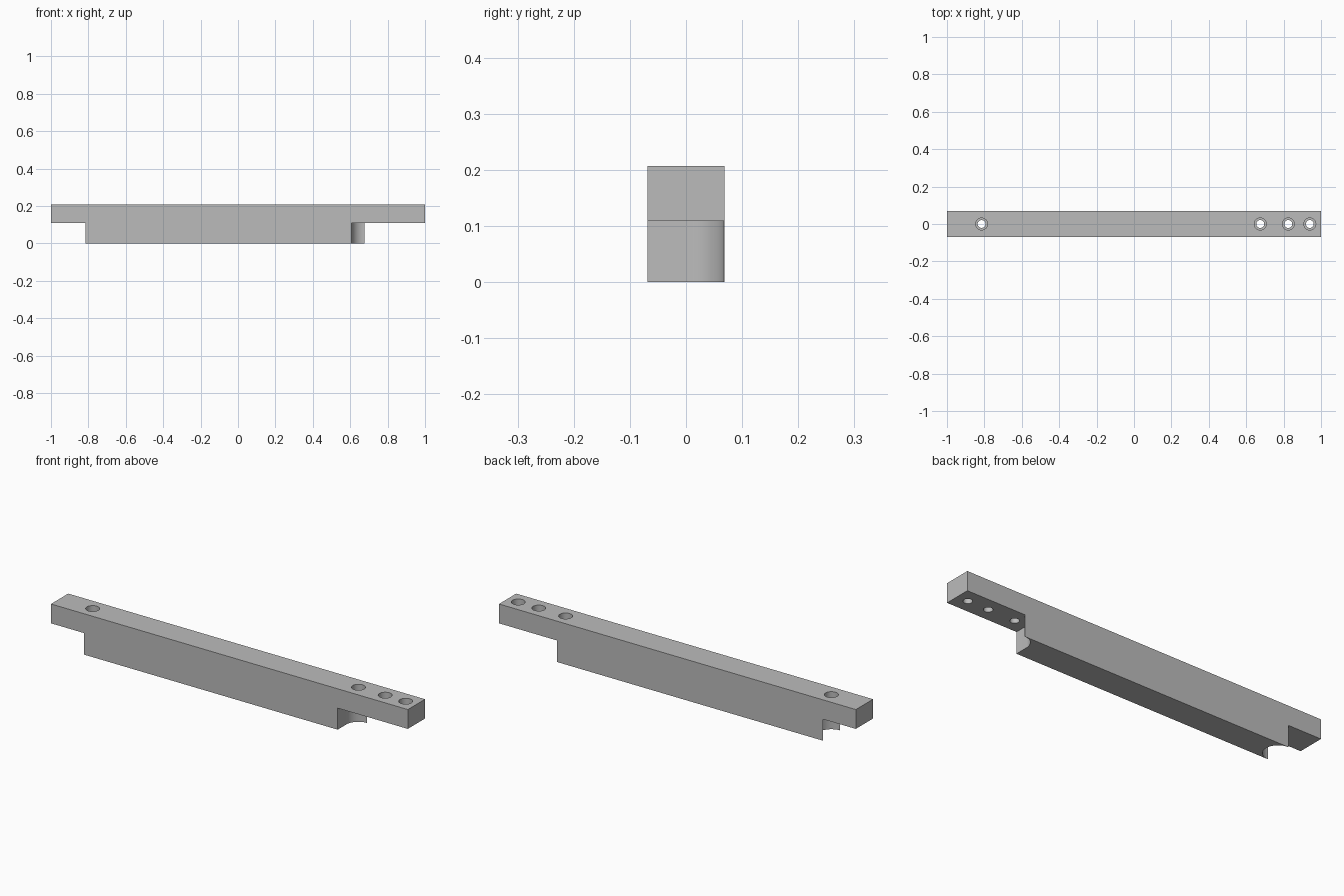
import bpy, bmesh, math

if "Cube" in bpy.data.objects:
    bpy.data.objects.remove(bpy.data.objects["Cube"])

HALF_Y, TOP, STEP = 0.0688, 0.207, 0.109      # bar half width, height, underside of the end tabs
LEFT, RIGHT, R = -0.815, 0.675, 0.068         # ends of the deep web and relief radius
HOLES = (LEFT, RIGHT, 0.825, 0.94)


def make_object(name, bm):
    bmesh.ops.recalc_face_normals(bm, faces=bm.faces)
    mesh = bpy.data.meshes.new(name)
    bm.to_mesh(mesh)
    bm.free()
    obj = bpy.data.objects.new(name, mesh)
    bpy.context.collection.objects.link(obj)
    return obj


def prism(name, plan, z0, z1):
    bm = bmesh.new()
    face = bm.faces.new([bm.verts.new((x, y, z0)) for x, y in plan])
    new = bmesh.ops.extrude_face_region(bm, geom=[face])["geom"]
    bmesh.ops.translate(bm, vec=(0, 0, z1 - z0),
                        verts=[v for v in new if isinstance(v, bmesh.types.BMVert)])
    return make_object(name, bm)


def lathe(name, x, profile, sides=40):
    bm = bmesh.new()
    rings = [[bm.verts.new((x + r * math.cos(2 * math.pi * i / sides),
                            r * math.sin(2 * math.pi * i / sides), z))
              for i in range(sides)] for r, z in profile]
    for a, b in zip(rings, rings[1:]):
        for i in range(sides):
            j = (i + 1) % sides
            bm.faces.new((a[i], a[j], b[j], b[i]))
    bm.faces.new(rings[0])
    bm.faces.new(rings[-1])
    return make_object(name, bm)


def arc(cx, a0, a1, n):
    angles = [math.radians(a0 + (a1 - a0) * i / n) for i in range(n + 1)]
    return [(cx + R * math.cos(a), R * math.sin(a)) for a in angles]


# Solid bar
bar = prism("mounting_bar", [(-1, -HALF_Y), (1, -HALF_Y), (1, HALF_Y), (-1, HALF_Y)], 0, TOP)

# Left end notch with a half-round relief
cutters = [prism("left_notch_cutter",
                 [(-1.2, -0.2), (LEFT, -0.2)] + arc(LEFT, -90, 90, 32)
                 + [(LEFT, 0.2), (-1.2, 0.2)], -0.1, STEP)]

# Right end notch with a quarter-round relief open to the front
cutters.append(prism("right_notch_cutter",
                     [(1.2, 0.2), (RIGHT, 0.2)] + arc(RIGHT, 90, 180, 16)
                     + [(RIGHT - R, -0.2), (1.2, -0.2)], -0.1, STEP))

# Counterbored screw holes
for x in HOLES:
    cutters.append(lathe("hole_cutter", x,
                         [(0.021, -0.1), (0.021, TOP - 0.06), (0.032, TOP - 0.06), (0.032, TOP + 0.1)]))

for cutter in cutters:
    mod = bar.modifiers.new("cut", "BOOLEAN")
    mod.operation, mod.solver, mod.object = "DIFFERENCE", "EXACT", cutter

# Bake the cuts and remove the cutters
bpy.context.view_layer.update()
mesh = bpy.data.meshes.new_from_object(bar.evaluated_get(bpy.context.evaluated_depsgraph_get()))
bar.modifiers.clear()
bar.data = mesh
for cutter in cutters:
    bpy.data.objects.remove(cutter)

# Plain grey metal
grey = bpy.data.materials.new("grey_metal")
grey.diffuse_color = (0.5, 0.5, 0.5, 1)
grey.use_nodes = True
grey.node_tree.nodes["Principled BSDF"].inputs["Base Color"].default_value = grey.diffuse_color
mesh.materials.clear()
mesh.materials.append(grey)

bpy.context.view_layer.objects.active = bar
bar.select_set(True)
bpy.ops.object.shade_smooth_by_angle(angle=math.radians(30))
